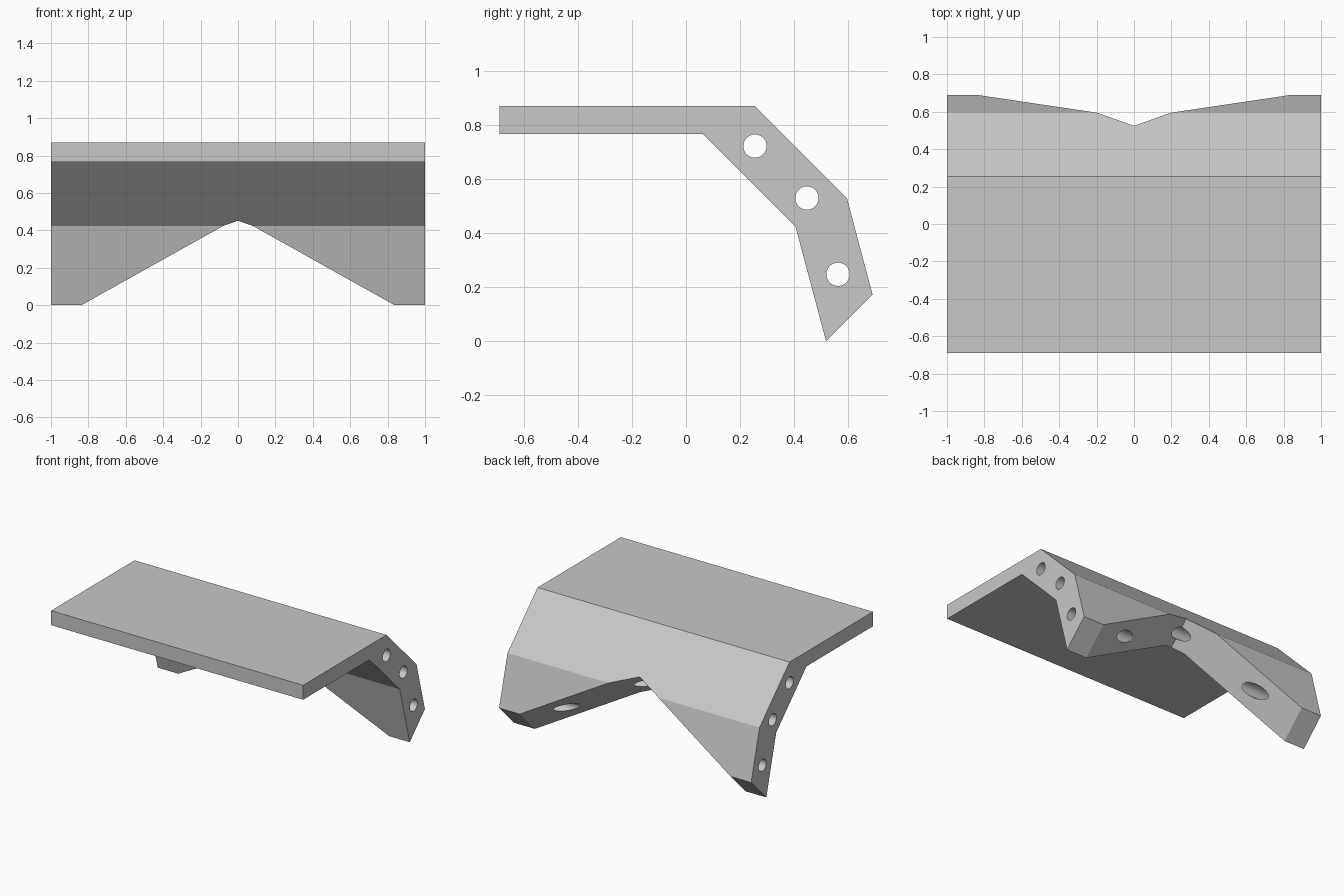
import bpy
import bmesh
from math import radians, pi
from mathutils import Vector

cube = bpy.data.objects.get("Cube")
if cube:
    bpy.data.objects.remove(cube, do_unlink=True)

# Single grey material
grey = bpy.data.materials.new("plain_grey")
grey.use_nodes = True
color = (0.58, 0.58, 0.58, 1)
grey.diffuse_color = color
grey.node_tree.nodes["Principled BSDF"].inputs["Base Color"].default_value = color


def prism(name, points, sweep):
    """Solid made by sweeping a flat outline along a vector."""
    bm = bmesh.new()
    face = bm.faces.new([bm.verts.new(p) for p in points])
    moved = bmesh.ops.extrude_face_region(bm, geom=[face])["geom"]
    verts = [v for v in moved if isinstance(v, bmesh.types.BMVert)]
    bmesh.ops.translate(bm, verts=verts, vec=sweep)
    bmesh.ops.recalc_face_normals(bm, faces=bm.faces)
    mesh = bpy.data.meshes.new(name)
    bm.to_mesh(mesh)
    bm.free()
    obj = bpy.data.objects.new(name, mesh)
    bpy.context.collection.objects.link(obj)
    obj.data.materials.append(grey)
    return obj


def cut(target, cutter):
    """Subtract the cutter and discard it."""
    cutter.hide_render = True
    mod = target.modifiers.new("cut", "BOOLEAN")
    mod.operation = "DIFFERENCE"
    mod.solver = "EXACT"
    mod.object = cutter
    bpy.ops.object.modifier_apply(modifier=mod.name)
    bpy.data.objects.remove(cutter, do_unlink=True)


# Bent plate: side outline swept across the full width
outline = [(-0.69, 0.87), (0.255, 0.87), (0.595, 0.53), (0.69, 0.172),
           (0.518, 0), (0.405, 0.423), (0.062, 0.766), (-0.69, 0.766)]
plate = prism("bent_plate", [(-1, y, z) for y, z in outline], (2, 0, 0))
bpy.ops.object.select_all(action="DESELECT")
plate.select_set(True)
bpy.context.view_layer.objects.active = plate

# V notch in the folded lip, swept diagonally up and back
apex, drop, half = 0.075, 0.85, 1.2
notch = [(x, -h / 2, h / 2) for x, h in
         ((0, apex), (half, apex - drop), (-half, apex - drop))]
start = Vector((0, 0.2, 0.2))
cut(plate, prism("notch_cutter", [Vector(p) + start for p in notch], (0, 0.8, 0.8)))

# Three round holes running across the width
for y, z in ((0.255, 0.722), (0.447, 0.53), (0.562, 0.248)):
    bpy.ops.mesh.primitive_cylinder_add(vertices=48, radius=0.043, depth=2.4,
                                        location=(0, y, z), rotation=(0, pi / 2, 0))
    hole = bpy.context.object
    hole.name = "hole_cutter"
    hole.data.materials.append(grey)
    bpy.ops.object.select_all(action="DESELECT")
    plate.select_set(True)
    bpy.context.view_layer.objects.active = plate
    cut(plate, hole)

bpy.ops.object.shade_smooth_by_angle(angle=radians(20))
